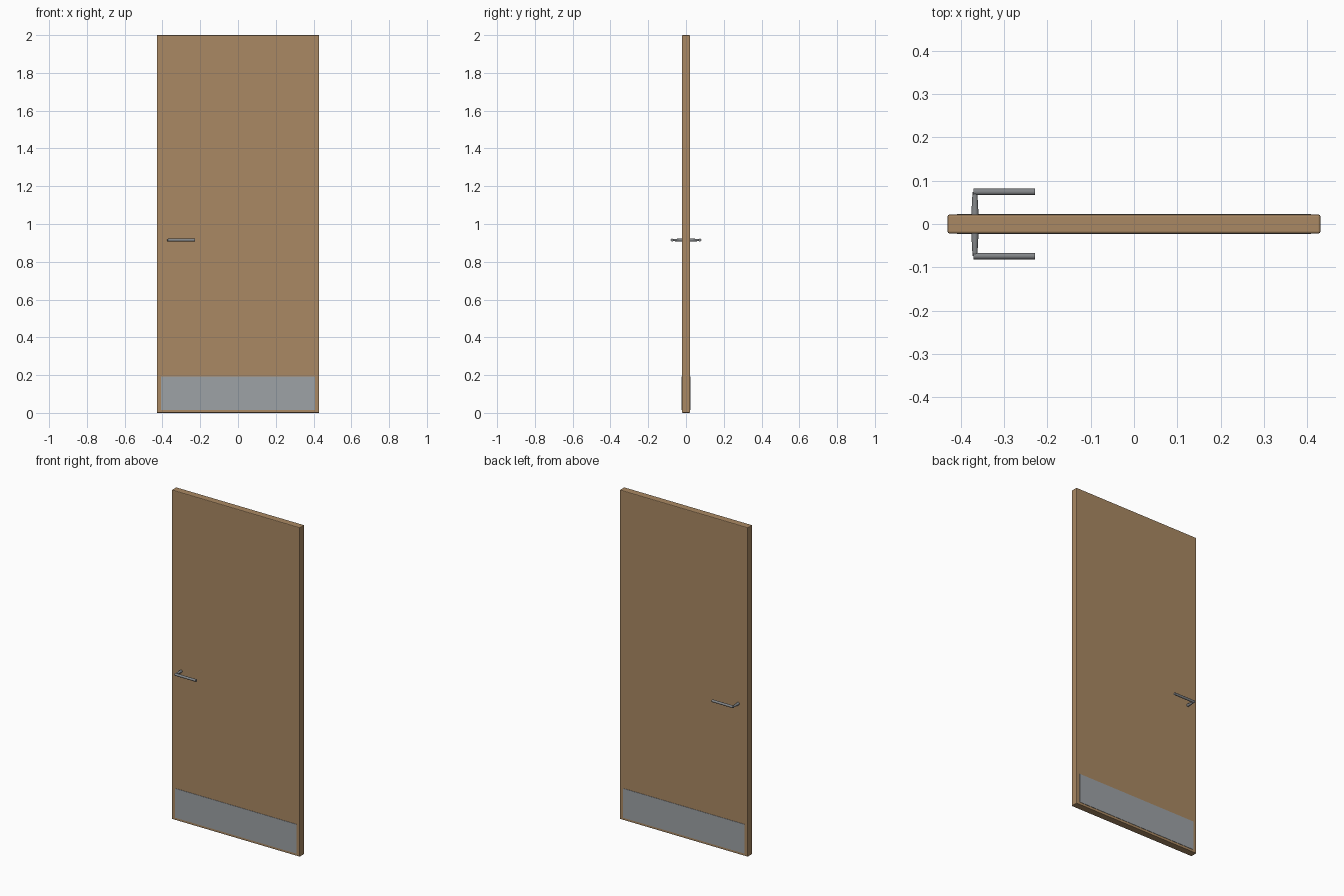
import bpy
from math import pi

cube = bpy.data.objects.get("Cube")
if cube:
    bpy.data.objects.remove(cube, do_unlink=True)


def make_material(name, rgb):
    mat = bpy.data.materials.new(name)
    mat.use_nodes = True
    mat.diffuse_color = (*rgb, 1)
    mat.node_tree.nodes["Principled BSDF"].inputs["Base Color"].default_value = (*rgb, 1)
    return mat


wood = make_material("warm wood", (0.40, 0.25, 0.125))
steel = make_material("brushed steel", (0.34, 0.36, 0.38))
dark_steel = make_material("handle steel", (0.23, 0.24, 0.25))


def finish(name, mat):
    obj = bpy.context.object
    obj.name = name
    obj.data.materials.append(mat)
    return obj


def box(name, mat, low, high, bevel):
    centre = [(a + b) / 2 for a, b in zip(low, high)]
    bpy.ops.mesh.primitive_cube_add(size=1, location=centre)
    obj = finish(name, mat)
    obj.scale = [b - a for a, b in zip(low, high)]
    bpy.ops.object.transform_apply(location=False, rotation=False, scale=True)
    if bevel:
        mod = obj.modifiers.new("soft edges", "BEVEL")
        mod.width = bevel
        mod.segments = 2
    return obj


def rod(name, mat, location, rotation, base, tip, length):
    bpy.ops.mesh.primitive_cone_add(vertices=24, radius1=base, radius2=tip,
                                    depth=length, location=location, rotation=rotation)
    obj = finish(name, mat)
    bpy.ops.object.shade_smooth_by_angle()
    return obj


# Door slab
half = 0.0215
box("door_slab", wood, (-0.43, -half, 0), (0.43, half, 2), 0.004)

# Kick plates and lever handles on both faces
height = 0.915
reach = 0.074
for side, sign in (("front", -1), ("back", 1)):
    inner, outer = sorted((sign * (half - 0.001), sign * (half + 0.002)))
    box(side + "_kick_plate", steel, (-0.408, inner, 0.015), (0.408, outer, 0.193), 0)

    neck_length = reach - half + 0.002
    rod(side + "_handle_neck", dark_steel,
        (-0.367, sign * (reach - neck_length / 2), height),
        (-sign * pi / 2, 0, 0), 0.0085, 0.0055, neck_length)
    rod(side + "_handle_lever", dark_steel,
        (-0.299, sign * reach, height), (0, pi / 2, 0), 0.0075, 0.0075, 0.142)
